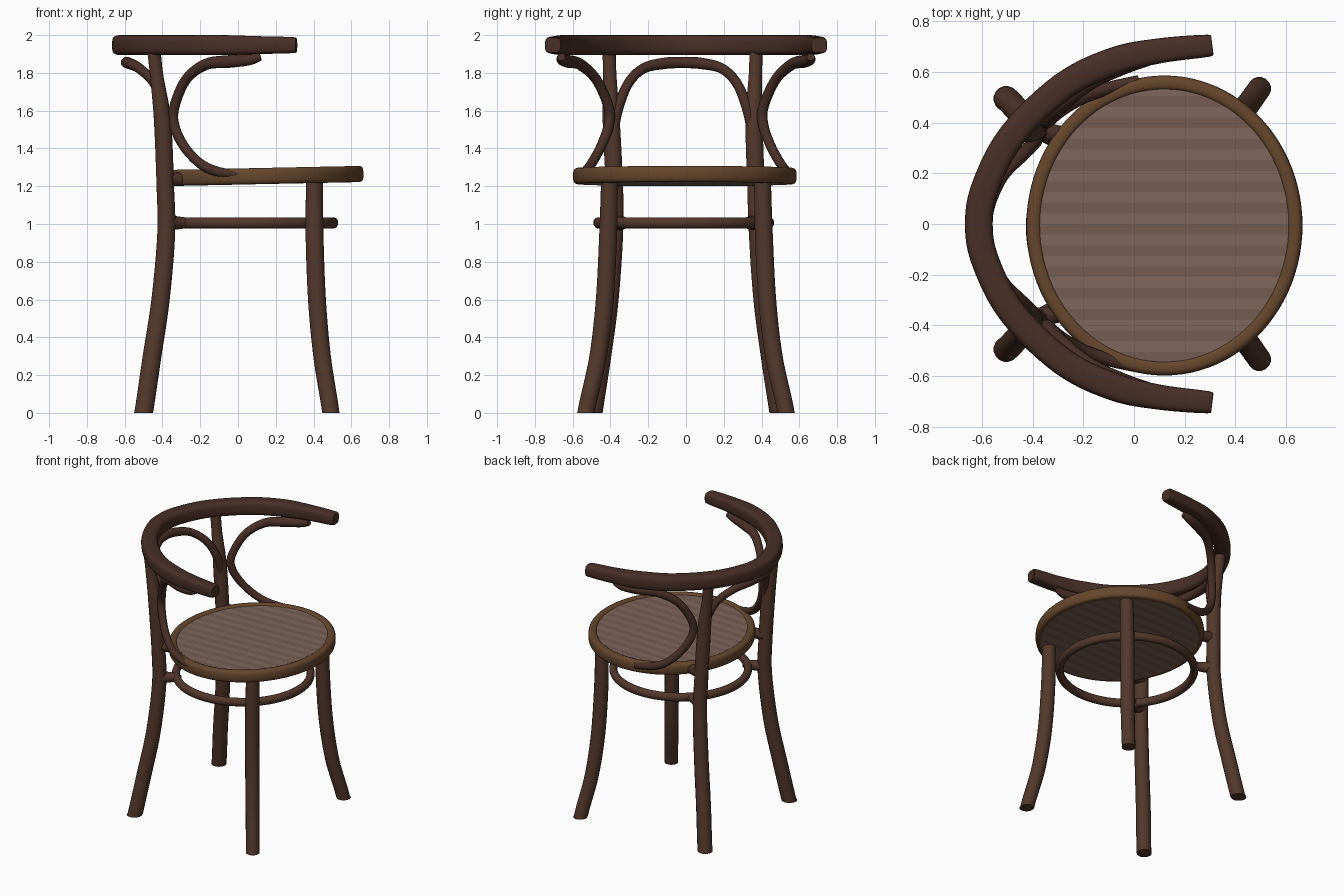
import bpy, bmesh, math
from mathutils import Vector, Matrix

if "Cube" in bpy.data.objects:
    bpy.data.objects.remove(bpy.data.objects["Cube"])


def material(name, rgb):
    m = bpy.data.materials.new(name)
    m.diffuse_color = (*rgb, 1)
    m.use_nodes = True
    m.node_tree.nodes["Principled BSDF"].inputs["Base Color"].default_value = m.diffuse_color
    return m


DARK = material("dark_wood", (0.065, 0.028, 0.020))
LEG = material("leg_wood", (0.085, 0.039, 0.025))
RIM = material("rim_wood", (0.135, 0.062, 0.025))
PANEL = material("panel_wood", (0.215, 0.135, 0.105))
STRIPE = material("panel_stripe_wood", (0.180, 0.108, 0.083))


def finish(bm, name, *mats):
    bmesh.ops.recalc_face_normals(bm, faces=bm.faces)
    me = bpy.data.meshes.new(name)
    bm.to_mesh(me)
    bm.free()
    for mat in mats:
        me.materials.append(mat)
    ob = bpy.data.objects.new(name, me)
    bpy.context.collection.objects.link(ob)
    bpy.context.view_layer.objects.active = ob
    ob.select_set(True)
    bpy.ops.object.shade_smooth_by_angle(angle=math.radians(45))
    ob.select_set(False)
    return ob


def smooth_path(pts, closed, steps):
    """Catmull-Rom through (x, y, z, scale) points."""
    p = [Vector(q) for q in pts]
    n = len(p)
    get = (lambda i: p[i % n]) if closed else (lambda i: p[max(0, min(n - 1, i))])
    out = []
    for i in range(n if closed else n - 1):
        a, b, c, d = (get(i + k) for k in (-1, 0, 1, 2))
        for s in range(steps):
            t = s / steps
            out.append(0.5 * (2 * b + (c - a) * t + (2 * a - 5 * b + 4 * c - d) * t * t
                              + (3 * b - a - 3 * c + d) * t ** 3))
    if not closed:
        out.append(p[-1])
    return out


def sweep(name, pts, mat, w=1.0, h=1.0, power=2.0, up=(0, 0, 1), closed=False,
          steps=6, sides=16):
    """Sweep a superellipse section (half sizes w, h) along a path."""
    path = smooth_path(pts, closed, steps)
    n = len(path)
    bm = bmesh.new()
    rings = []
    up = Vector(up)
    for i, q in enumerate(path):
        a = path[(i - 1) % n] if closed else path[max(i - 1, 0)]
        b = path[(i + 1) % n] if closed else path[min(i + 1, n - 1)]
        t = (b - a).to_3d().normalized()
        up = (up - t * up.dot(t)).normalized()
        side = t.cross(up)
        ring = []
        for k in range(sides):
            ang = 2 * math.pi * (k + 0.5) / sides
            c, s = math.cos(ang), math.sin(ang)
            u = math.copysign(abs(c) ** (2 / power), c) * w * q.w
            v = math.copysign(abs(s) ** (2 / power), s) * h * q.w
            co = q.to_3d() + side * u + up * v
            co.z = max(co.z, 0)
            ring.append(bm.verts.new(co))
        rings.append(ring)
    for i in range(n if closed else n - 1):
        r0, r1 = rings[i], rings[(i + 1) % n]
        for k in range(sides):
            j = (k + 1) % sides
            bm.faces.new((r0[k], r0[j], r1[j], r1[k]))
    if not closed:
        bm.faces.new(rings[0])
        bm.faces.new(rings[-1])
    return finish(bm, name, mat)


def mirror_y(pts):
    return [(x, -y, z, r) for x, y, z, r in pts]


def lean(pts):
    """Upper back posts sit slightly to one side."""
    return [(x, y - 0.018 * min(max((z - 1.1) / 0.4, 0), 1), z, r) for x, y, z, r in pts]


# Curved top rail forming back and arms
half = [(0.302, 0.704, 1.947, 0.6), (0.29, 0.703, 1.947, 0.8), (0.1, 0.683, 1.947, 0.9),
        (-0.08, 0.642, 1.947, 1), (-0.28, 0.543, 1.947, 1), (-0.48, 0.35, 1.947, 1),
        (-0.585, 0.15, 1.947, 1)]
sweep("top_rail", half + [(-0.612, 0, 1.947, 1)] + mirror_y(half)[::-1], DARK,
      w=0.055, h=0.053, power=3.5, sides=24)

# Bent arch under the back of the rail
half = [(-0.385, 0.36, 1.48, 0.02), (-0.39, 0.345, 1.6, 0.028), (-0.44, 0.29, 1.74, 0.026),
        (-0.52, 0.21, 1.822, 0.027), (-0.575, 0.1, 1.85, 0.03)]
sweep("back_arch", lean(half + [(-0.59, 0, 1.855, 0.03)] + mirror_y(half)[::-1]), DARK,
      up=(1, 0, 0))

# Seat: bent rim and striped inset panel, tipped slightly back
CX, A, B = 0.12, 0.545, 0.592


def oval(cx, a, b, z, cy=0.0, count=32):
    angles = [2 * math.pi * i / count for i in range(count)]
    return [(cx + a * math.cos(t), cy + b * math.sin(t), z, 1) for t in angles]


rim = sweep("seat_rim", oval(CX, A - 0.03, B - 0.03, 1.254, -0.006), RIM, w=0.03, h=0.043,
            power=3, closed=True, steps=3)
bm = bmesh.new()
bmesh.ops.create_cone(bm, cap_ends=True, segments=64, radius1=1, radius2=1, depth=0.076)
bmesh.ops.transform(bm, verts=bm.verts, matrix=Matrix.Translation((CX, -0.006, 1.249))
                    @ Matrix.Diagonal((A - 0.035, B - 0.035, 1, 1)))
for i in range(-13, 14):
    bmesh.ops.bisect_plane(bm, geom=bm.verts[:] + bm.edges[:] + bm.faces[:],
                           plane_co=(0, i * 0.042, 0), plane_no=(0, 1, 0))
for f in bm.faces:
    f.material_index = math.floor(f.calc_center_median().y / 0.042) % 2
panel = finish(bm, "seat_panel", PANEL, STRIPE)
pivot = Vector((CX, 0, 1.25))
tilt = (Matrix.Translation(pivot) @ Matrix.Rotation(math.radians(-1.2), 4, 'Y')
        @ Matrix.Translation(-pivot))
for ob in (rim, panel):
    ob.data.transform(tilt)

# Ring stretcher touching all four legs
sweep("ring_stretcher", oval(0.052, 0.452, 0.452, 1.006, -0.012), LEG, w=0.027, h=0.03,
      closed=True, steps=3)

back_leg = [(-0.505, 0.495, -0.03, 0.05), (-0.49, 0.482, 0.06, 0.05), (-0.455, 0.445, 0.3, 0.05),
            (-0.41, 0.405, 0.6, 0.049), (-0.38, 0.38, 0.95, 0.048), (-0.385, 0.375, 1.2, 0.047),
            (-0.4, 0.378, 1.55, 0.046), (-0.43, 0.385, 1.78, 0.036), (-0.445, 0.39, 1.92, 0.036)]
front_leg = [(0.495, 0.535, -0.03, 0.046), (0.483, 0.518, 0.06, 0.046), (0.445, 0.465, 0.3, 0.047),
             (0.418, 0.43, 0.6, 0.048), (0.405, 0.412, 0.95, 0.048), (0.405, 0.405, 1.24, 0.045)]
# Bent brace: under the arm, back to the post, then forward to the seat rim
brace = [(0.12, 0.66, 1.885, 0.02), (0.06, 0.655, 1.87, 0.03), (-0.05, 0.62, 1.86, 0.034),
         (-0.17, 0.56, 1.845, 0.03), (-0.275, 0.475, 1.765, 0.027), (-0.337, 0.41, 1.62, 0.027),
         (-0.337, 0.41, 1.52, 0.027), (-0.285, 0.45, 1.41, 0.026), (-0.2, 0.5, 1.32, 0.026),
         (-0.1, 0.535, 1.275, 0.026), (0.02, 0.565, 1.262, 0.022)]
# Short blocks tying each back post to the seat and the ring
seat_block = [(-0.385, 0.37, 1.235, 0.04), (-0.25, 0.345, 1.24, 0.034)]
ring_block = [(-0.37, 0.375, 1.006, 0.042), (-0.31, 0.335, 1.006, 0.034),
              (-0.25, 0.32, 1.006, 0.026)]

for side, flip in (("left", mirror_y), ("right", list)):
    sweep("back_leg_" + side, lean(flip(back_leg)), LEG, up=(1, 0, 0))
    sweep("front_leg_" + side, flip(front_leg), LEG, up=(1, 0, 0))
    sweep("arm_brace_" + side, flip(brace), DARK, up=(0, 1, 0))
    sweep("seat_block_" + side, flip(seat_block), DARK, sides=12)
    sweep("ring_block_" + side, flip(ring_block), LEG, sides=12)
